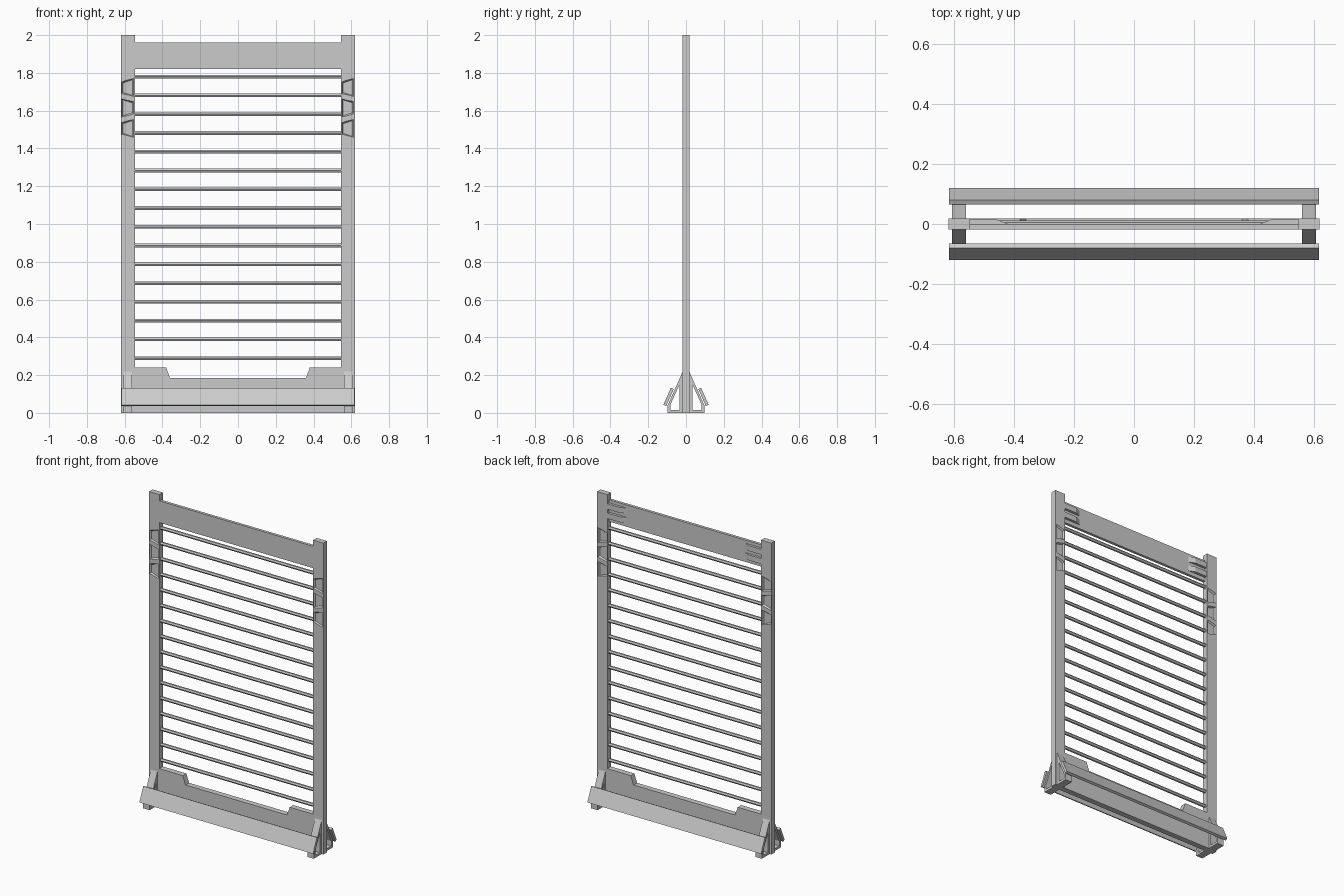
import bpy, bmesh, math
from mathutils import Vector

if "Cube" in bpy.data.objects:
    bpy.data.objects.remove(bpy.data.objects["Cube"])

grey = bpy.data.materials.new("light_grey")
grey.diffuse_color = (0.6, 0.6, 0.6, 1)
grey.use_nodes = True
grey.node_tree.nodes["Principled BSDF"].inputs["Base Color"].default_value = grey.diffuse_color


def add_loft(bm, a, b):
    """Closed solid between two matching polygons."""
    va, vb = [bm.verts.new(p) for p in a], [bm.verts.new(p) for p in b]
    n = len(va)
    bm.faces.new(va)
    bm.faces.new(vb[::-1])
    for i in range(n):
        j = (i + 1) % n
        bm.faces.new((va[j], va[i], vb[i], vb[j]))


def finish(bm, name):
    bmesh.ops.recalc_face_normals(bm, faces=bm.faces)
    me = bpy.data.meshes.new(name)
    bm.to_mesh(me)
    bm.free()
    me.materials.append(grey)
    ob = bpy.data.objects.new(name, me)
    bpy.context.collection.objects.link(ob)
    return ob


def prism(name, profile, axis, lo, hi):
    """Extrude a 2D profile along x, y or z."""
    def at(t):
        if axis == 'x':
            return [(t, u, v) for u, v in profile]
        if axis == 'y':
            return [(u, t, v) for u, v in profile]
        return [(u, v, t) for u, v in profile]
    bm = bmesh.new()
    add_loft(bm, at(lo), at(hi))
    return finish(bm, name)


def rect(a, b, c, d):
    return [(a, c), (b, c), (b, d), (a, d)]


D = 0.018   # half depth of the frame

# Posts with alternating tapered pockets on both faces
# each pocket: left bottom, left top, right bottom, right top
pockets = [(1.69, 1.752, 1.675, 1.77),
           (1.567, 1.663, 1.583, 1.648),
           (1.475, 1.537, 1.458, 1.553)]
for side, cx in (("left", -0.5825), ("right", 0.5825)):
    post = prism("post_" + side, rect(cx - 0.0365, cx + 0.0365, -D, D), 'z', 0, 2)
    bm = bmesh.new()
    for lb, lt, rb, rt in pockets:
        for s in (-1, 1):
            def ring(e, y):
                l, r = cx - 0.033 + e, cx + 0.029 - e
                return [(l, s * y, lb + e), (r, s * y, rb + e),
                        (r, s * y, rt - e), (l, s * y, lt - e)]
            add_loft(bm, ring(-0.006, D + 0.01), ring(0.006, D - 0.01))
    cutter = finish(bm, "pocket_cutter_" + side)
    cutter.hide_render = True
    cutter.hide_set(True)
    mod = post.modifiers.new("pockets", 'BOOLEAN')
    mod.object = cutter
    mod.operation = 'DIFFERENCE'
    mod.solver = 'EXACT'

# Top panel, flush with the front, with tapered ribs on its back
prism("top_panel", rect(-0.55, 0.55, 1.82, 1.96), 'y', -D, 0)
for side, s in (("left", -1), ("right", 1)):
    for i, z in enumerate((1.845, 1.905)):
        prof = [(s * 0.55, -0.002), (s * 0.42, -0.002), (s * 0.42, 0),
                (s * 0.46, D - 0.002), (s * 0.55, D - 0.002)]
        prism(f"panel_rib_{side}_{i}", prof, 'z', z, z + 0.035)

# Bottom panel with a lowered middle
prism("bottom_panel", [(-0.55, 0), (0.55, 0), (0.55, 0.24), (0.38, 0.24),
                       (0.36, 0.185), (-0.36, 0.185), (-0.38, 0.24), (-0.55, 0.24)],
      'y', -D, D)

# Rungs
for i in range(16):
    z = 0.29 + i * (1.78 - 0.29) / 15
    prof = [(0.011 * math.cos(k * math.pi / 3), z + 0.011 * math.sin(k * math.pi / 3))
            for k in range(6)]
    prism(f"rung_{i + 1}", prof, 'x', -0.55, 0.55)

# Tilted kick boards and triangular foot brackets, front and back
outer = [(0.018, 0), (0.097, 0), (0.097, 0.04), (0.018, 0.218)]
inner = [(0.034, 0.015), (0.082, 0.015), (0.082, 0.045), (0.034, 0.15)]
for name, s in (("front", -1), ("back", 1)):
    board = [(0.12, 0.043), (0.08, 0.133), (0.065, 0.126), (0.105, 0.036)]
    prism("kick_board_" + name, [(s * y, z) for y, z in board], 'x', -0.617, 0.617)
    for side, t in (("left", -1), ("right", 1)):
        bm = bmesh.new()
        xs = (t * 0.56, t * 0.607)
        o = [[bm.verts.new((x, s * y, z)) for y, z in outer] for x in xs]
        n = [[bm.verts.new((x, s * y, z)) for y, z in inner] for x in xs]
        for i in range(4):
            j = (i + 1) % 4
            for k in (0, 1):
                bm.faces.new((o[k][i], o[k][j], n[k][j], n[k][i]))
            for r in (o, n):
                bm.faces.new((r[0][i], r[0][j], r[1][j], r[1][i]))
        finish(bm, f"foot_bracket_{name}_{side}")
